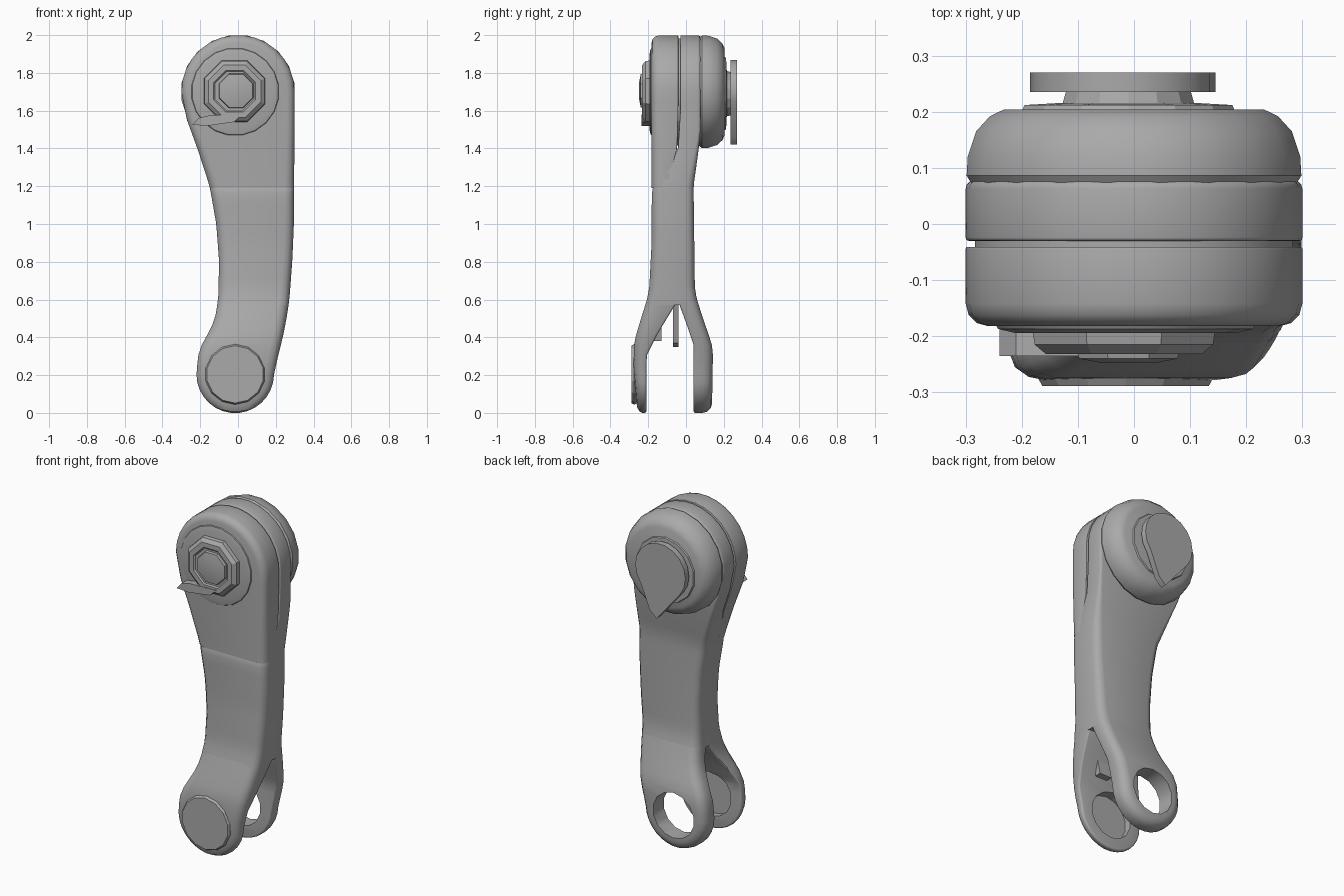
import bpy, bmesh, math
from math import sin, cos, radians

if "Cube" in bpy.data.objects:
    bpy.data.objects.remove(bpy.data.objects["Cube"])

grey = bpy.data.materials.new("mid grey")
grey.use_nodes = True
grey.diffuse_color = (0.4, 0.4, 0.4, 1)
grey.node_tree.nodes["Principled BSDF"].inputs["Base Color"].default_value = (0.4, 0.4, 0.4, 1)

# Side edges of the arm by height
LEFT = [(.2, -.22), (.3, -.212), (.35, -.197), (.4, -.17), (.45, -.142), (.5, -.122), (.6, -.105),
        (.8, -.1), (1, -.115), (1.2, -.15), (1.4, -.215), (1.55, -.27), (1.7, -.3)]
RIGHT = [(.2, .19), (.3, .212), (.4, .237), (.5, .257), (.6, .272), (.8, .287), (1, .296), (1.7, .3)]
HEAD = (0, 1.7, .3)
FOOT = (-.015, .204, .205)


def at(table, z):
    """Value of a height table, or a plain number, at z."""
    if not isinstance(table, list):
        return table
    if z <= table[0][0]:
        return table[0][1]
    for (z0, v0), (z1, v1) in zip(table, table[1:]):
        if z <= z1:
            return v0 + (v1 - v0) * (z - z0) / (z1 - z0)
    return table[-1][1]


def finish(name, bm, angle=35):
    bmesh.ops.recalc_face_normals(bm, faces=bm.faces)
    mesh = bpy.data.meshes.new(name)
    bm.to_mesh(mesh)
    bm.free()
    mesh.materials.append(grey)
    ob = bpy.data.objects.new(name, mesh)
    bpy.context.collection.objects.link(ob)
    smooth(ob, angle)
    return ob


def smooth(ob, angle=35):
    bpy.ops.object.select_all(action='DESELECT')
    ob.select_set(True)
    bpy.context.view_layer.objects.active = ob
    bpy.ops.object.shade_smooth_by_angle(angle=radians(angle))


def rows(z0, z1, inset):
    """Left/right outline rows, with a round end at head or foot if reached."""
    out = []
    arc = [84, 72, 60, 48, 36, 24, 12]
    if z0 <= .2:
        x, z, r = FOOT
        r -= at(inset, z)
        out += [(z - r * sin(radians(a)), x - r * cos(radians(a)), x + r * cos(radians(a))) for a in arc]
        z0 = z
    top = min(z1, HEAD[1])
    n = max(2, round((top - z0) / .05))
    for i in range(n + 1):
        z = z0 + (top - z0) * i / n
        out.append((z, at(LEFT, z) + at(inset, z), at(RIGHT, z) - at(inset, z)))
    if z1 > HEAD[1]:
        x, z, r = HEAD
        r -= at(inset, z)
        out += [(z + r * sin(radians(a)), x - r * cos(radians(a)), x + r * cos(radians(a))) for a in reversed(arc)]
    return out


def slab(name, z0, z1, front, back, front_round, back_round):
    """Piece of the arm outline between two depth tables, with rounded rims."""
    bm = bmesh.new()
    rings = []
    sides = [(front, front_round, 1, (0, 30, 60, 90)), (back, back_round, -1, (90, 60, 30, 0))]
    for depth, rim, sign, steps in sides:
        for t in steps:
            k, h = 1 - sin(radians(t)), 1 - cos(radians(t))
            inset = [(z, v * k) for z, v in rim] if isinstance(rim, list) else rim * k
            data = rows(z0, z1, inset)
            ring = []
            for z, x in [(z, l) for z, l, r in data] + [(z, r) for z, l, r in reversed(data)]:
                limit = .6 * (at(back, z) - at(front, z))
                ring.append(bm.verts.new((x, at(depth, z) + sign * h * min(at(rim, z), limit), z)))
            rings.append(ring)
    count = len(rings[0])
    for a, b in zip(rings, rings[1:]):
        for i in range(count):
            j = (i + 1) % count
            bm.faces.new((a[i], a[j], b[j], b[i]))
    for ring in (rings[0], rings[-1]):
        for i in range(count // 2 - 1):
            bm.faces.new((ring[i], ring[i + 1], ring[count - 2 - i], ring[count - 1 - i]))
    return finish(name, bm)


def lathe(name, x, z, profile, sides=28, angle=35):
    """Turned part about the y axis from (radius, y) points."""
    bm = bmesh.new()
    rings = []
    for r, y in profile:
        turn = [2 * math.pi * (i + .5) / sides for i in range(sides)]
        rings.append([bm.verts.new((x + r * cos(a), y, z + r * sin(a))) for a in turn])
    for a, b in zip(rings, rings[1:]):
        for i in range(sides):
            j = (i + 1) % sides
            bm.faces.new((a[i], a[j], b[j], b[i]))
    bm.faces.new(rings[0])
    bm.faces.new(rings[-1])
    return finish(name, bm, angle)


def prism(name, outline, y0, y1):
    bm = bmesh.new()
    near, far = [[bm.verts.new((x, y, z)) for x, z in outline] for y in (y0, y1)]
    bm.faces.new(near)
    bm.faces.new(far)
    for i in range(len(outline)):
        j = (i + 1) % len(outline)
        bm.faces.new((near[i], near[j], far[j], far[i]))
    return finish(name, bm)


def bore(ob, radius):
    """Cut the pin hole through a fork prong."""
    cutter = lathe("pin_hole_cutter", FOOT[0], FOOT[1], [(radius, -.5), (radius, .5)], 14)
    cutter.hide_render = True
    mod = ob.modifiers.new("pin_hole", 'BOOLEAN')
    mod.operation = 'DIFFERENCE'
    mod.solver = 'EXACT'
    mod.object = cutter
    bpy.context.view_layer.objects.active = ob
    bpy.ops.object.modifier_apply(modifier=mod.name)
    bpy.data.objects.remove(cutter)
    smooth(ob)


# Main arm and the shell over its upper front, parted by a seam
slab("arm_body", .57, 2,
     [(.57, -.215), (.65, -.195), (.9, -.182), (1.2, -.181), (1.23, -.15), (1.3, -.085), (1.4, -.042), (1.6, -.03)],
     [(.57, .066), (.65, .047), (1.2, .04), (1.38, .065), (1.5, .078)],
     [(1.2, .05), (1.28, .006)], [(.6, .05), (1.2, .04), (1.45, .015)])
slab("front_shell", 1.19, 2, -.182,
     [(1.19, -.1), (1.3, -.075), (1.4, -.047), (1.6, -.041)], [(1.2, .05), (1.5, .04)], .003)

# Head joint
lathe("head_core", 0, 1.7, [(.285, -.1), (.285, .12)])
lathe("rear_dome", 0, 1.7, [(.285, .06), (.302, .086), (.3, .12), (.285, .165), (.26, .192), (.235, .204)], 20)
lathe("front_hub_base", -.015, 1.7, [(.24, -.17), (.23, -.187), (.2, -.194)], 20)
lathe("front_hub", -.018, 1.703, [(.178, -.18), (.172, -.215), (.15, -.232), (.12, -.232), (.112, -.225)], 8, 20)
lathe("front_hub_boss", -.01, 1.705, [(.1, -.22), (.095, -.24), (.05, -.248)], 8, 20)
prism("front_hub_tab", [(-.24, 1.525), (-.16, 1.52), (-.02, 1.54), (.02, 1.58), (-.15, 1.575), (-.21, 1.56)], -.235, -.17)

# Rear cap plate with its pointed tail, standing on a short collar
lathe("rear_cap_collar", -.01, 1.69, [(.2, .19), (.19, .212), (.12, .216), (.11, .25)], 14, 20)
tear = [(-.02 + .165 * cos(radians(a)), 1.705 + .165 * sin(radians(a))) for a in range(-40, 221, 20)]
prism("rear_cap", tear + [(-.03, 1.46), (.005, 1.42), (.05, 1.46)], .235, .27)

# Fork prongs, bored for the pin
front_prong = slab("front_prong", 0, .62,
                   [(.05, -.262), (.25, -.278), (.38, -.274), (.5, -.238), (.62, -.2)],
                   [(.3, -.21), (.42, -.15), (.6, -.04)], .055, .01)
back_prong = slab("back_prong", 0, .62,
                  [(.36, .04), (.45, .01), (.6, -.045)],
                  [(.05, .138), (.34, .143), (.42, .118), (.5, .09), (.62, .052)], .01, .05)
bore(front_prong, .135)
bore(back_prong, .135)
lathe("front_pin_cap", FOOT[0], FOOT[1], [(.15, -.25), (.16, -.275), (.152, -.289)], 14, 20)

# Small ribs inside the fork
prism("fork_rib", [(.02, .35), (.06, .37), (.14, .62), (.0, .62)], -.07, -.04)
prism("fork_stop", [(.05, .38), (.13, .38), (.15, .47), (.03, .47)], -.18, -.13)
